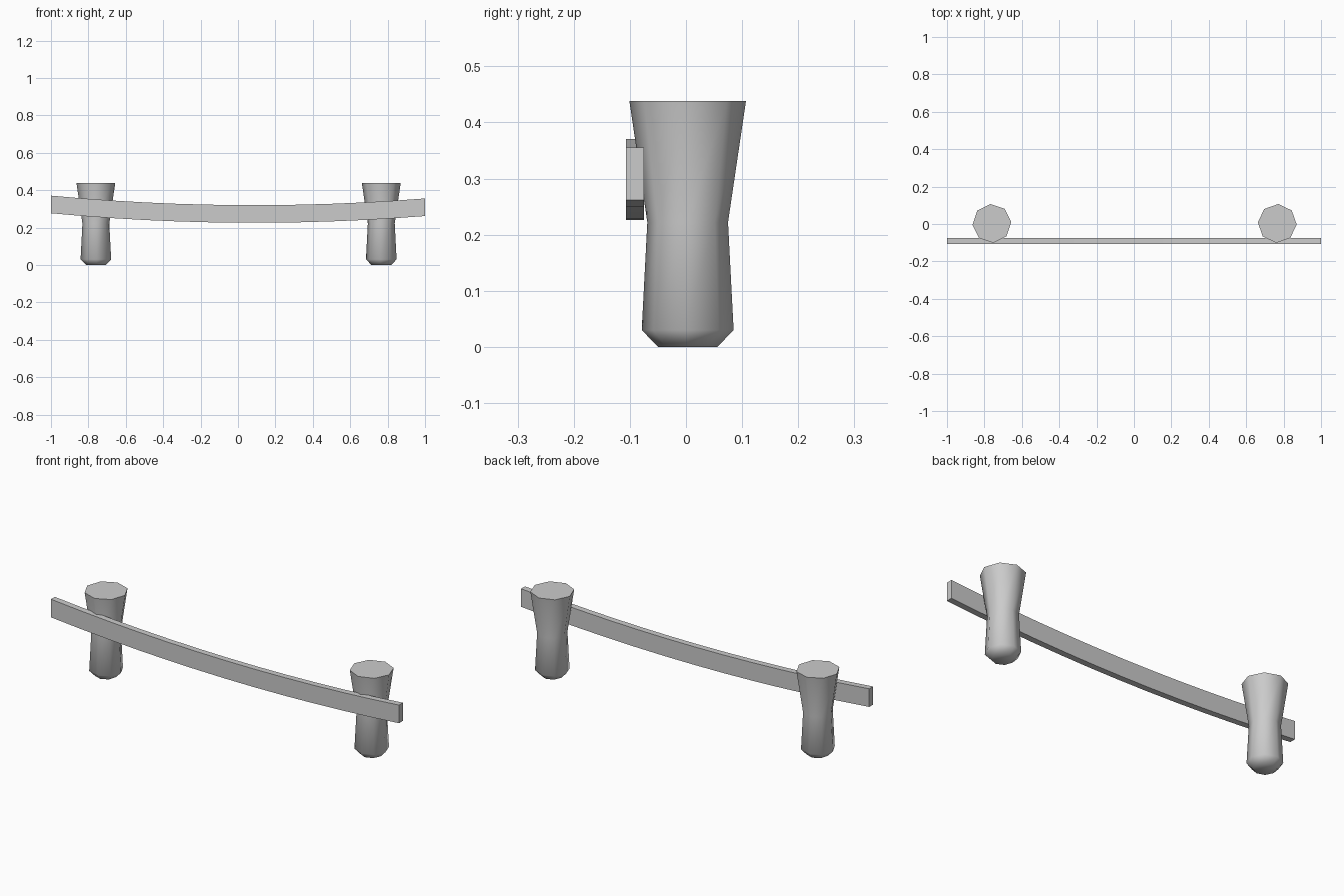
import bpy
import bmesh
import math

if "Cube" in bpy.data.objects:
    bpy.data.objects.remove(bpy.data.objects["Cube"], do_unlink=True)

grey = bpy.data.materials.new("plain grey")
grey.use_nodes = True
colour = (0.6, 0.6, 0.6, 1)
grey.diffuse_color = colour
grey.node_tree.nodes["Principled BSDF"].inputs["Base Color"].default_value = colour


def finish(name, bm, smooth_angle):
    bmesh.ops.recalc_face_normals(bm, faces=bm.faces)
    mesh = bpy.data.meshes.new(name)
    bm.to_mesh(mesh)
    bm.free()
    mesh.materials.append(grey)
    obj = bpy.data.objects.new(name, mesh)
    bpy.context.collection.objects.link(obj)
    bpy.ops.object.select_all(action='DESELECT')
    obj.select_set(True)
    bpy.context.view_layer.objects.active = obj
    bpy.ops.object.shade_smooth_by_angle(angle=math.radians(smooth_angle))
    return obj


def loft(name, rings, smooth_angle):
    """Skin a list of matching point rings and cap both ends."""
    bm = bmesh.new()
    loops = [[bm.verts.new(p) for p in ring] for ring in rings]
    n = len(loops[0])
    for a, b in zip(loops, loops[1:]):
        for i in range(n):
            j = (i + 1) % n
            bm.faces.new((a[i], a[j], b[j], b[i]))
    bm.faces.new(loops[0])
    bm.faces.new(loops[-1])
    return finish(name, bm, smooth_angle)


# Eight-sided posts: chamfered foot, narrow waist, flared top
PROFILE = [(0.053, 0), (0.082, 0.03), (0.072, 0.222), (0.104, 0.438)]
SIDES = 8


def post(name, x, turn):
    angles = [math.radians(turn) + math.tau * i / SIDES for i in range(SIDES)]
    rings = [[(x + r * math.cos(a), 0.003 + r * math.sin(a), z) for a in angles]
             for r, z in PROFILE]
    loft(name, rings, 50)


post("right_post", -0.76, 4)
post("left_post", 0.766, -3)

# Sagging rail across the front of the posts, slightly higher at one end
STEPS = 12
FRONT, BACK, HALF = -0.107, -0.075, 0.047
sections = []
for i in range(STEPS + 1):
    x = -1 + 2 * i / STEPS
    z = 0.273 - 0.0075 * x + 0.043 * x * x
    sections.append([(x, FRONT, z - HALF), (x, BACK, z - HALF),
                     (x, BACK, z + HALF), (x, FRONT, z + HALF)])
loft("rail", sections, 30)
